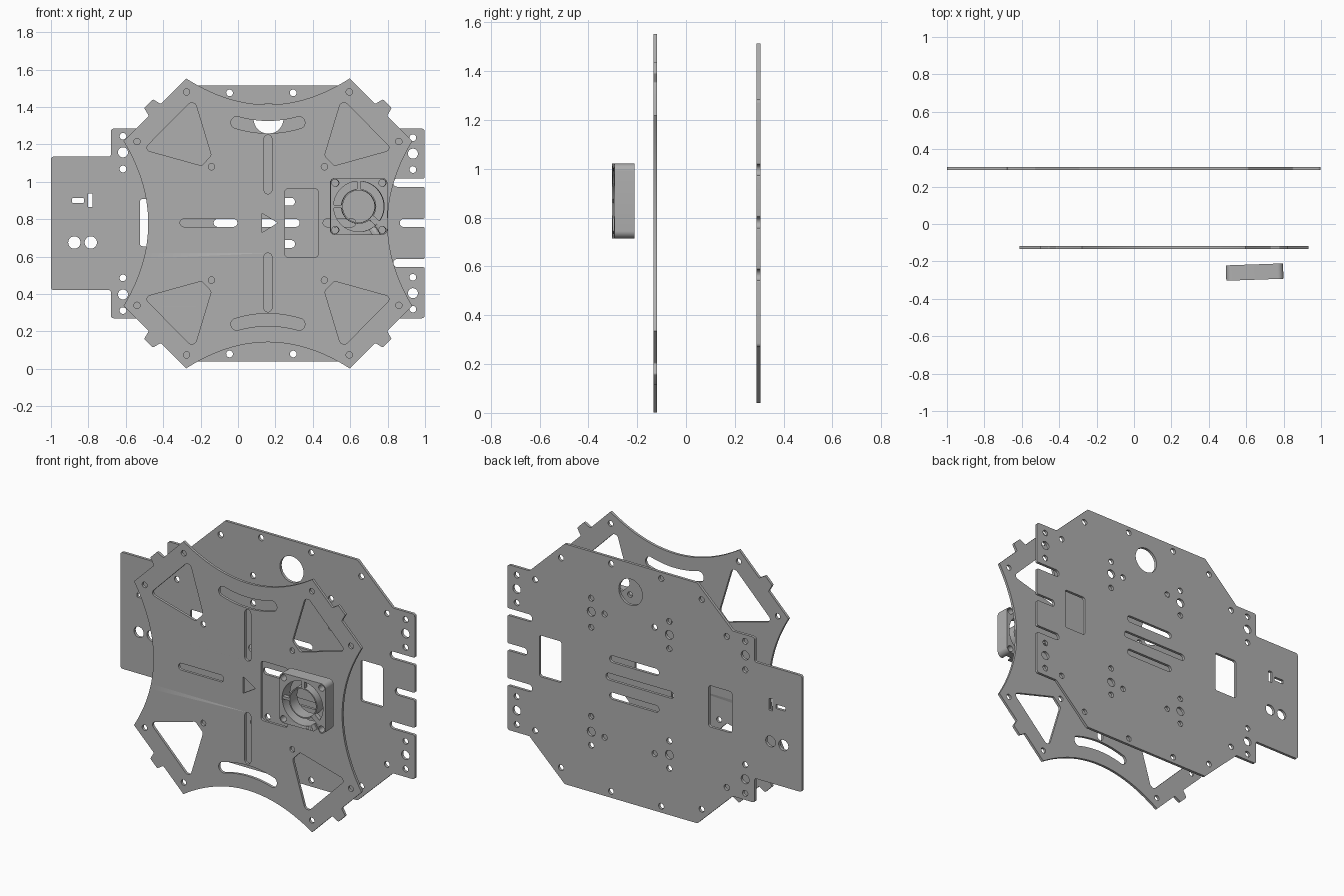
import bpy, bmesh, math
from mathutils import Vector, Matrix

if "Cube" in bpy.data.objects:
    bpy.data.objects.remove(bpy.data.objects["Cube"])

CX, CZ = 0.16, 0.777          # centre of both plates
grey = bpy.data.materials.new("plain_grey")
grey.diffuse_color = (0.43, 0.43, 0.43, 1)
grey.use_nodes = True
grey.node_tree.nodes["Principled BSDF"].inputs["Base Color"].default_value = grey.diffuse_color


def rounded(pts, r=0.0):
    """Polygon with filleted corners; a point may carry its own radius."""
    out, n = [], len(pts)
    for i in range(n):
        p, a, b = (Vector(pts[k][:2]) for k in (i, i - 1, (i + 1) % n))
        rad = pts[i][2] if len(pts[i]) > 2 else r
        d1, d2 = a - p, b - p
        half = d1.angle(d2) / 2
        if rad <= 0 or half > 1.5:
            out.append(p)
            continue
        t = min(rad / math.tan(half), 0.499 * min(d1.length, d2.length))
        rad = t * math.tan(half)
        d1.normalize()
        d2.normalize()
        c = p + (d1 + d2).normalized() * (rad / math.sin(half))
        v1, v2 = p + d1 * t - c, p + d2 * t - c
        for k in range(7):
            out.append(c + v1.lerp(v2, k / 6).normalized() * rad)
    return out


def circle(x, z, r, n=24):
    return [(x + r * math.cos(2 * math.pi * i / n), z + r * math.sin(2 * math.pi * i / n)) for i in range(n)]


def rect(x0, x1, z0, z1, r):
    return rounded([(x0, z0), (x1, z0), (x1, z1), (x0, z1)], r)


def hslot(x0, x1, z, hw):
    return rect(x0, x1, z - hw, z + hw, hw)


def flip_z(loop):
    return [(p[0], 2 * CZ - p[1]) for p in loop]


def flip_x(loop):
    return [(2 * CX - p[0], p[1]) for p in loop]


def plate(name, loops, y0, y1, matrix=None):
    """Flat part in the XZ plane, first loop is the outline, the rest are holes."""
    cu = bpy.data.curves.new(name, 'CURVE')
    cu.dimensions, cu.fill_mode, cu.extrude = '2D', 'BOTH', (y1 - y0) / 2
    for loop in loops:
        s = cu.splines.new('POLY')
        s.points.add(len(loop) - 1)
        for q, p in zip(s.points, loop):
            q.co = (p[0], p[1], 0, 1)
        s.use_cyclic_u = True
    tmp = bpy.data.objects.new(name + "_curve", cu)
    bpy.context.collection.objects.link(tmp)
    bpy.context.view_layer.update()
    me = bpy.data.meshes.new_from_object(tmp.evaluated_get(bpy.context.evaluated_depsgraph_get()))
    bpy.data.objects.remove(tmp)
    me.transform(Matrix.Translation((0, (y0 + y1) / 2, 0)) @ Matrix.Rotation(math.pi / 2, 4, 'X'))
    if matrix:
        me.transform(matrix)
    bm = bmesh.new()
    bm.from_mesh(me)
    bmesh.ops.remove_doubles(bm, verts=bm.verts, dist=1e-5)
    bmesh.ops.recalc_face_normals(bm, faces=bm.faces)
    bm.to_mesh(me)
    bm.free()
    me.materials.clear()
    me.materials.append(grey)
    ob = bpy.data.objects.new(name, me)
    bpy.context.collection.objects.link(ob)
    bpy.ops.object.select_all(action='DESELECT')
    ob.select_set(True)
    bpy.context.view_layer.objects.active = ob
    bpy.ops.object.shade_smooth_by_angle(angle=math.radians(35))
    return ob


# ---- back plate: octagon with a left tab and a slotted right edge
right_edge = []
for z, x in ((0.565, 0.83), (0.78, 0.865), (0.995, 0.83)):
    right_edge += [(0.998, z - 0.022, 0.008), (x, z - 0.022, 0.022),
                   (x, z + 0.022, 0.022), (0.998, z + 0.022, 0.008)]
outline = [(-1, 0.42, 0.015), (-0.68, 0.42, 0.01), (-0.68, 0.27, 0.015), (-0.53, 0.27, 0.01),
           (-0.29, 0.04, 0.01), (0.61, 0.04, 0.01), (0.85, 0.27, 0.01), (0.998, 0.27, 0.015)]
outline += right_edge
outline += [(p[0], 2 * CZ - p[1], p[2]) for p in reversed(outline[:8])]
holes = []
small = [(-0.045, 1.475), (0.295, 1.475), (-0.32, 1.42), (0.635, 1.42), (0.81, 1.24), (-0.49, 1.24),
         (0.935, 1.235), (0.935, 1.065), (-0.615, 1.243), (-0.615, 1.068),
         (0.43, 1.228), (0.43, 1.05), (0.34, 1.155), (-0.10, 1.228), (-0.10, 1.06), (0.0, 1.165)]
big = [(0.935, 1.15), (-0.615, 1.157), (0.43, 1.145), (-0.10, 1.145)]
for group, r in ((small, 0.018), (big, 0.027)):
    for x, z in group:
        c = circle(x, z, r)
        holes += [c, flip_z(c)]
holes += [hslot(-0.13, 0.33, 0.78, 0.021), hslot(-0.03, 0.305, 0.893, 0.021), hslot(-0.03, 0.305, 0.667, 0.021),
          rect(-0.525, -0.367, 0.655, 0.908, 0.015), rect(0.632, 0.782, 0.655, 0.908, 0.015),
          circle(0.163, 1.337, 0.08, 48),
          rect(-0.888, -0.823, 0.887, 0.912, 0.004), rect(-0.802, -0.777, 0.865, 0.938, 0.004),
          circle(-0.875, 0.675, 0.033), circle(-0.787, 0.675, 0.033)]
plate("back_plate", [rounded(outline)] + holes, 0.288, 0.305)

# ---- front plate: four scooped sides, cut corners with a small lug on each
d, n, m = Vector((0.707, -0.707)), Vector((0.707, 0.707)), Vector((0.605, 0.607))
A, B = Vector((0.437, 0.775)), Vector((0.772, 0.441))
quad = [A] + [Vector(p) for p in rounded([A, m - d * 0.045, m - d * 0.033 + n * 0.047, m + d * 0.033 + n * 0.047,
                                          m + d * 0.045, B], 0.008)[7 - 7:]]
quad = [A] + [p for p in quad if (p - m).length < 0.12] + [B]


def scoop(p, q, sag, steps=28):
    inward = -((p + q) / 2).normalized() * sag
    return [p.lerp(q, k / steps) + inward * 4 * (k / steps) * (1 - k / steps) for k in range(1, steps)]


q1 = quad
q4 = [Vector((p.x, -p.y)) for p in reversed(quad)]
q3 = [-p for p in quad]
q2 = [Vector((-p.x, p.y)) for p in reversed(quad)]
outline = (q1 + scoop(q1[-1], q4[0], 0.132) + q4 + scoop(q4[-1], q3[0], 0.14)
           + q3 + scoop(q3[-1], q2[0], 0.132) + q2 + scoop(q2[-1], q1[0], 0.14))
outline = [(p.x + CX, p.y + CZ) for p in outline]
corner = [circle(-0.275, 1.48, 0.017), circle(-0.54, 1.215, 0.017), circle(-0.142, 1.08, 0.017),
          rounded([(-0.235, 1.445, 0.025), (-0.505, 1.172, 0.02), (-0.195, 1.086, 0.015), (-0.143, 1.14, 0.02)])]
holes = []
for c in corner:
    holes += [c, flip_x(c), flip_z(c), flip_x(flip_z(c))]
# curved slot following the scooped edge
path = [(0.165 * k / 10, 1.292 + 0.024 * (k / 10) ** 2) for k in range(-10, 11)]
cap = [(0.165 + 0.033 * math.sin(a), 1.316 - 0.033 * math.cos(a)) for a in [0.3 + math.pi * i / 10 for i in range(1, 10)]]
arc_slot = ([(x, z - 0.033) for x, z in path] + cap + [(x, z + 0.033) for x, z in reversed(path)]
            + [(-x, z) for x, z in reversed(cap)])
arc_slot = [(x + CX, z) for x, z in arc_slot]
vslot = rect(CX - 0.021, CX + 0.021, 0.935, 1.25, 0.021)
holes += [arc_slot, flip_z(arc_slot), vslot, flip_z(vslot),
          hslot(-0.31, -0.003, 0.78, 0.021), hslot(0.455, 0.63, 0.78, 0.021),
          rect(0.25, 0.43, 0.597, 0.962, 0.018), [(0.127, 0.728), (0.212, 0.78), (0.127, 0.832)]]
plate("front_plate", [outline] + holes, -0.134, -0.118)

# ---- cooling fan, turned very slightly about the vertical
FX, FZ, F0, F1 = 0.645, 0.868, -0.298, -0.216
pivot = Vector((FX, (F0 + F1) / 2, FZ))
turn = Matrix.Translation(pivot) @ Matrix.Rotation(math.radians(2), 4, 'Z') @ Matrix.Translation(-pivot)
H = 0.153
frame_holes = [circle(FX, FZ, 0.135, 64)]
frame_holes += [circle(FX + sx * 0.126, FZ + sz * 0.126, 0.019) for sx in (-1, 1) for sz in (-1, 1)]
frame = plate("fan_frame", [rect(FX - H, FX + H, FZ - H, FZ + H, 0.03)] + frame_holes, F0, F1, turn)


def bar(angle, r0, r1, hw):
    u = Vector((math.cos(angle), math.sin(angle)))
    v = Vector((-u.y, u.x)) * hw
    c = Vector((FX, FZ))
    return [c + u * r0 - v, c + u * r1 - v, c + u * r1 + v, c + u * r0 + v]


# wire notch in the lower right of the frame
cutter = plate("notch_cutter", [bar(math.radians(-58), 0.11, 0.24, 0.018)], F0 - 0.02, F0 + 0.035, turn)
cutter.hide_render = True
cutter.hide_set(True)
mod = frame.modifiers.new("wire_notch", 'BOOLEAN')
mod.operation, mod.solver, mod.object = 'DIFFERENCE', 'EXACT', cutter

# open hub ring and its spokes
plate("fan_hub", [circle(FX, FZ, 0.093, 48), circle(FX, FZ, 0.086, 48)], F0 + 0.004, F1 - 0.004, turn)
for i, (deg, hw) in enumerate(((90, 0.01), (180, 0.008), (-42, 0.016))):
    plate("fan_spoke_%d" % (i + 1), [bar(math.radians(deg), 0.09, 0.138, hw)], F0 + 0.004, F0 + 0.03, turn)
